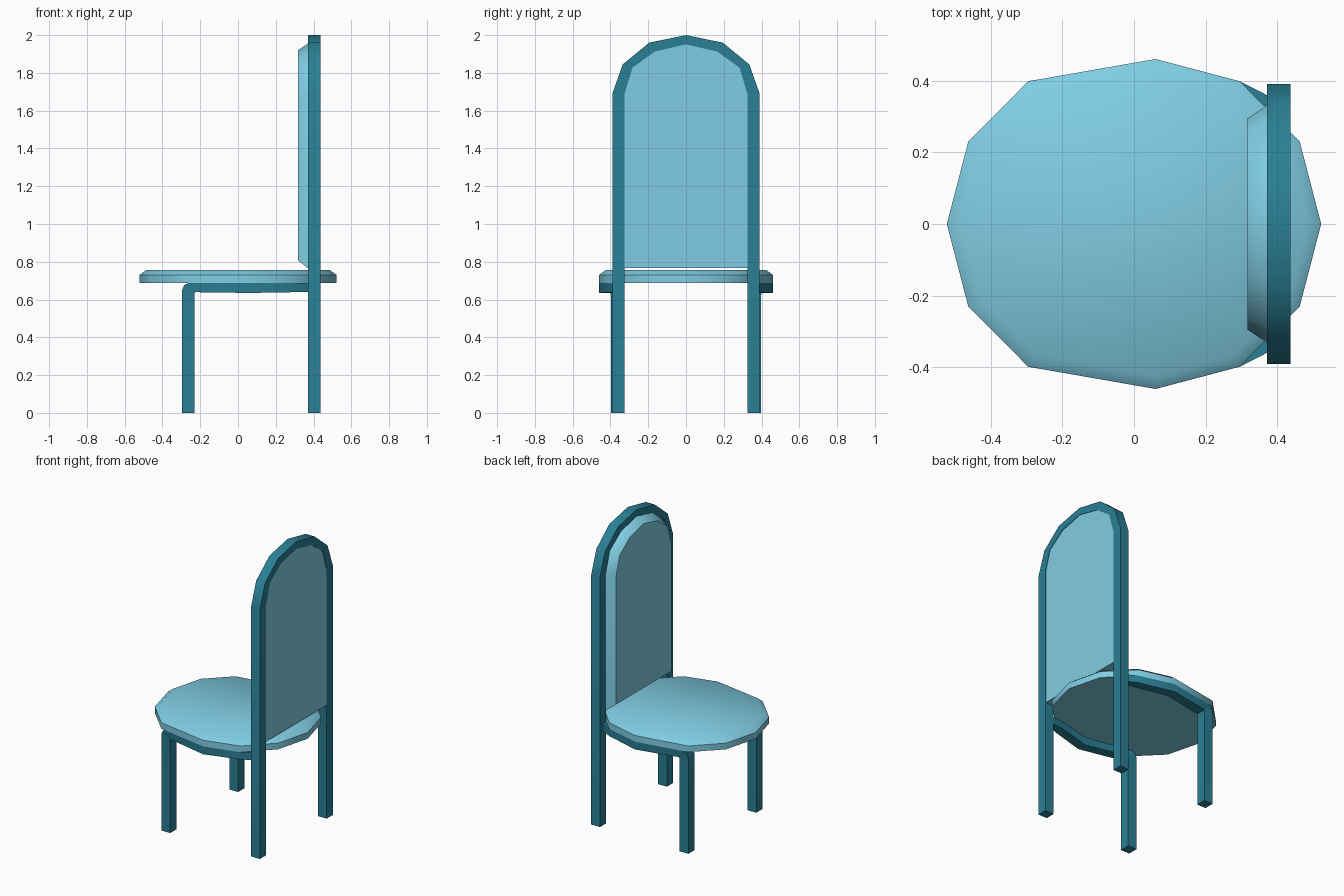
import bpy, bmesh, math

if "Cube" in bpy.data.objects:
    bpy.data.objects.remove(bpy.data.objects["Cube"])


def material(name, color):
    m = bpy.data.materials.new(name)
    m.diffuse_color = (*color, 1)
    m.use_nodes = True
    m.node_tree.nodes["Principled BSDF"].inputs["Base Color"].default_value = m.diffuse_color
    return m


PAD = material("light blue upholstery", (0.215, 0.61, 0.77))
WOOD = material("dark teal frame", (0.023, 0.215, 0.30))


def skin(name, rings, mat):
    """Join equal-length closed rings into a capped solid, smooth on shallow edges."""
    bm = bmesh.new()
    loops = [[bm.verts.new(p) for p in r] for r in rings]
    n = len(loops[0])
    for a, b in zip(loops, loops[1:]):
        for i in range(n):
            j = (i + 1) % n
            bm.faces.new((a[i], a[j], b[j], b[i]))
    bm.faces.new(loops[0][::-1])
    bm.faces.new(loops[-1])
    bmesh.ops.recalc_face_normals(bm, faces=bm.faces[:])
    for f in bm.faces:
        f.smooth = True
    for e in bm.edges:
        e.smooth = e.calc_face_angle(0) < math.radians(40)
    me = bpy.data.meshes.new(name)
    bm.to_mesh(me)
    bm.free()
    me.materials.append(mat)
    ob = bpy.data.objects.new(name, me)
    bpy.context.collection.objects.link(ob)
    return ob


# Seat: twelve-sided cushion with a sloped upper rim
def seat_ring(half, z):
    full = half + [(x, -y) for x, y in half[-2:0:-1]]
    return [(x, y, z) for x, y in full]


outer = [(-.522, 0), (-.462, .23), (-.295, .398), (.06, .46), (.295, .398), (.462, .23), (.522, 0)]
inner = [(-.485, 0), (-.43, .214), (-.275, .368), (.06, .425), (.275, .368), (.43, .214), (.485, 0)]
skin("seat", [seat_ring(outer, .688), seat_ring(outer, .73), seat_ring(inner, .757)], PAD)


# Mirror a half outline (from +y foot to top centre) over y
def full_arch(half):
    return half + [(-y, z) for y, z in half[-2::-1]]


# Back frame: arch and rear legs in one piece
arch_out = full_arch([(.39, 0), (.39, 1.69), (.335, 1.845), (.195, 1.96), (0, 2.0)])
arch_in = full_arch([(.325, 0), (.325, 1.69), (.283, 1.828), (.165, 1.913), (0, 1.951)])
X0, X1 = .371, .437
skin("back_frame", [[(X0, a, b), (X1, a, b), (X1, c, d), (X0, c, d)]
                    for (a, b), (c, d) in zip(arch_out, arch_in)], WOOD)

# Back cushion: arched pad filling the frame, with a sloped rim facing the seat
pad_back = full_arch([(.33, .766), (.33, 1.69), (.286, 1.83), (.167, 1.916), (0, 1.955)])
pad_front = full_arch([(.295, .808), (.295, 1.68), (.257, 1.803), (.15, 1.883), (0, 1.92)])
skin("back_cushion", [[(.434, y, z) for y, z in pad_back],
                      [(.37, y, z) for y, z in pad_back],
                      [(.317, y, z) for y, z in pad_front]], PAD)

# Front legs that bend into side rails under the seat:
# each station is outer (x, z), inner (x, z), outer y, inner y
stations = [
    ((-.296, 0), (-.23, 0), .398, .33),
    ((-.296, .65), (-.23, .625), .398, .33),
    ((-.285, .677), (-.23, .633), .40, .33),
    ((-.26, .688), (-.225, .639), .404, .333),
    ((.06, .688), (.06, .635), .46, .393),
    ((.295, .688), (.295, .639), .398, .335),
    ((.385, .688), (.385, .639), .352, .327),
]
for side, s in (("left", 1), ("right", -1)):
    rings = []
    for (xo, zo), (xi, zi), a, b in stations:
        rings.append([(xo, s * a, zo), (xo, s * b, zo), (xi, s * b, zi), (xi, s * a, zi)])
    skin("front_leg_and_rail_" + side, rings, WOOD)
